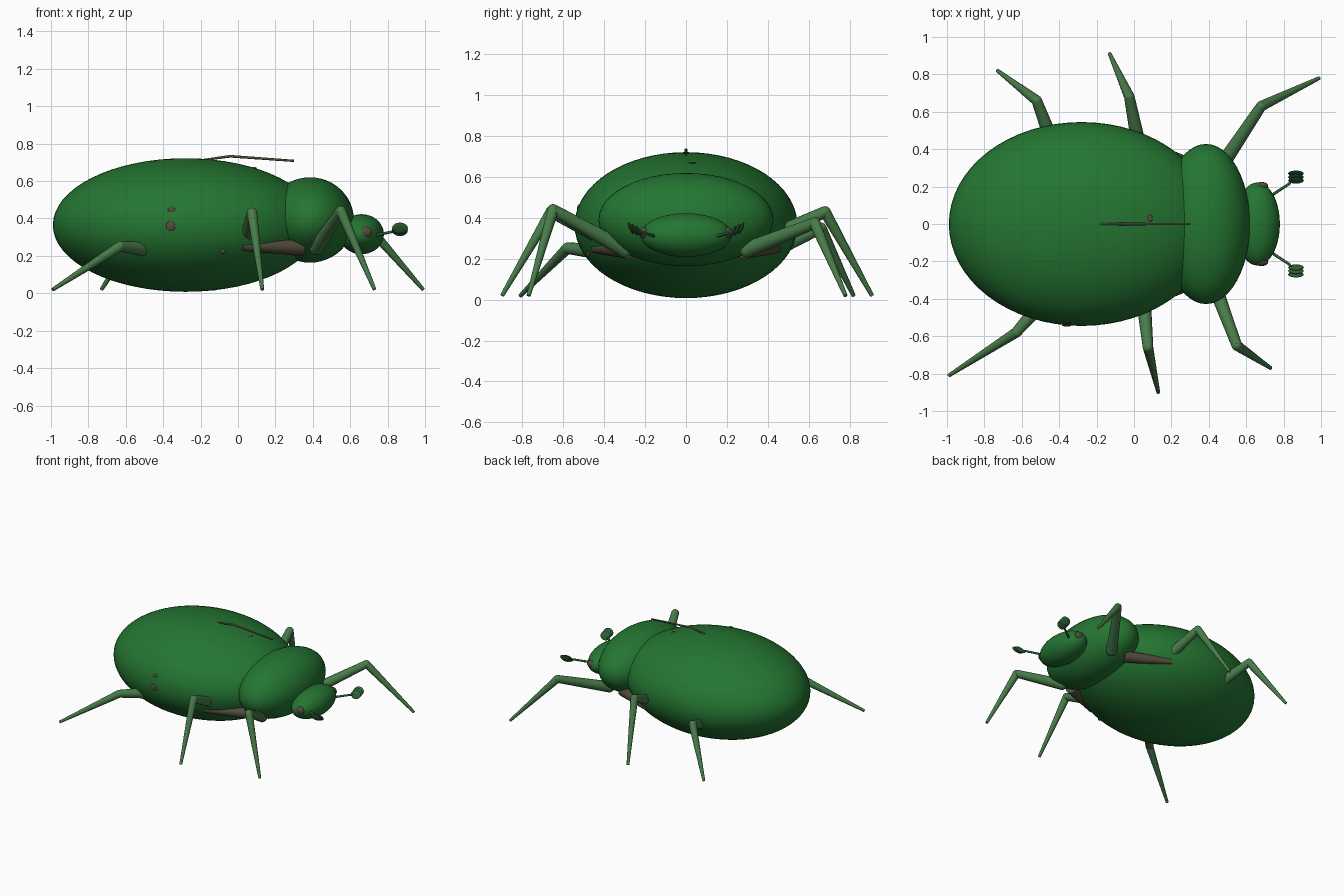
import bpy
from mathutils import Vector, Euler

if "Cube" in bpy.data.objects:
    bpy.data.objects.remove(bpy.data.objects["Cube"])


def material(name, rgb):
    m = bpy.data.materials.new(name)
    m.diffuse_color = (*rgb, 1)
    m.use_nodes = True
    m.node_tree.nodes["Principled BSDF"].inputs["Base Color"].default_value = m.diffuse_color
    return m


SHELL = material("shell green", (0.018, 0.18, 0.032))
LEG = material("leg green", (0.065, 0.2, 0.068))
BROWN = material("dark brown", (0.085, 0.072, 0.045))
STALK = material("antenna green", (0.03, 0.12, 0.04))


def finish(name, mat):
    o = bpy.context.object
    o.name = name
    o.data.materials.append(mat)
    bpy.ops.object.shade_smooth_by_angle(angle=0.7)
    return o


def ellipsoid(name, centre, radii, mat, rot=(0, 0, 0), seg=20):
    bpy.ops.mesh.primitive_uv_sphere_add(segments=seg, ring_count=seg // 2, location=centre, rotation=rot)
    bpy.context.object.scale = radii
    return finish(name, mat)


def taper(name, a, b, r1, r2, mat):
    a, b = Vector(a), Vector(b)
    d = b - a
    bpy.ops.mesh.primitive_cone_add(vertices=16, radius1=r1, radius2=r2, depth=d.length,
                                    location=(a + b) / 2, rotation=d.to_track_quat('Z', 'Y').to_euler())
    return finish(name, mat)


# Body
ellipsoid("abdomen", (-0.28, 0, 0.365), (0.71, 0.545, 0.357), SHELL, seg=64)
ellipsoid("thorax", (0.385, 0, 0.392), (0.235, 0.428, 0.228), SHELL, seg=48)
ellipsoid("head", (0.66, 0, 0.316), (0.12, 0.222, 0.107), SHELL, seg=40)

# Thin ridge over the wing seam
taper("ridge_rear", (-0.19, 0, 0.712), (-0.04, 0, 0.733), 0.006, 0.007, BROWN)
taper("ridge_front", (-0.045, 0, 0.733), (0.30, 0, 0.708), 0.007, 0.006, BROWN)

# Legs as hip, knee, foot; the two sides are in different strides
legs = {
    "front_near": ((0.42, -0.30, 0.245), (0.55, -0.65, 0.44), (0.73, -0.77, 0.02)),
    "middle_near": ((0.05, -0.40, 0.30), (0.075, -0.66, 0.43), (0.13, -0.90, 0.02)),
    "rear_near": ((-0.49, -0.42, 0.235), (-0.63, -0.58, 0.252), (-0.99, -0.81, 0.02)),
    "front_far": ((0.46, 0.30, 0.245), (0.68, 0.63, 0.375), (0.99, 0.78, 0.02)),
    "middle_far": ((0.03, 0.40, 0.30), (-0.025, 0.68, 0.43), (-0.13, 0.91, 0.02)),
    "rear_far": ((-0.43, 0.42, 0.24), (-0.52, 0.66, 0.35), (-0.73, 0.82, 0.02)),
}
for name, (hip, knee, foot) in legs.items():
    taper("upper_leg_" + name, hip, knee, 0.040, 0.028, LEG)
    ellipsoid("knee_" + name, knee, (0.028,) * 3, LEG, seg=16)
    taper("lower_leg_" + name, knee, foot, 0.028, 0.010, LEG)
    ellipsoid("hip_" + name, hip, (0.04,) * 3, LEG, seg=16)

for s, side in ((-1, "near"), (1, "far")):
    # Brown hip segment tucked between abdomen and thorax
    taper("hip_segment_" + side, (0.02, s * 0.445, 0.25), (0.34, s * 0.29, 0.245), 0.022, 0.045, BROWN)
    # Eyes
    ellipsoid("eye_" + side, (0.682, s * 0.203, 0.327), (0.036, 0.022, 0.03), BROWN)
    # Antennae with three stacked plates
    taper("antenna_stalk_" + side, (0.73, s * 0.15, 0.31), (0.83, s * 0.215, 0.33), 0.008, 0.007, STALK)
    taper("antenna_core_" + side, (0.83, s * 0.215, 0.33), (0.865, s * 0.268, 0.345), 0.007, 0.006, STALK)
    for i in range(3):
        ellipsoid(f"antenna_plate_{i}_{side}", (0.866, s * (0.232 + 0.019 * i), 0.335 + 0.007 * i),
                  (0.042, 0.008, 0.032), STALK, rot=(-s * 0.45, 0, 0))

# Small brown spots seated on the abdomen
for i, (x, y, z, r) in enumerate(((-0.36, -0.541, 0.36, 0.026), (-0.355, -0.525, 0.445, 0.02),
                                  (-0.08, -0.48, 0.225, 0.014))):
    ellipsoid(f"side_spot_{i}", (x, y, z), (r, 0.008, r), BROWN, seg=12)
ellipsoid("top_spot", (0.085, 0.03, 0.669), (0.015, 0.02, 0.006), BROWN, seg=12)
